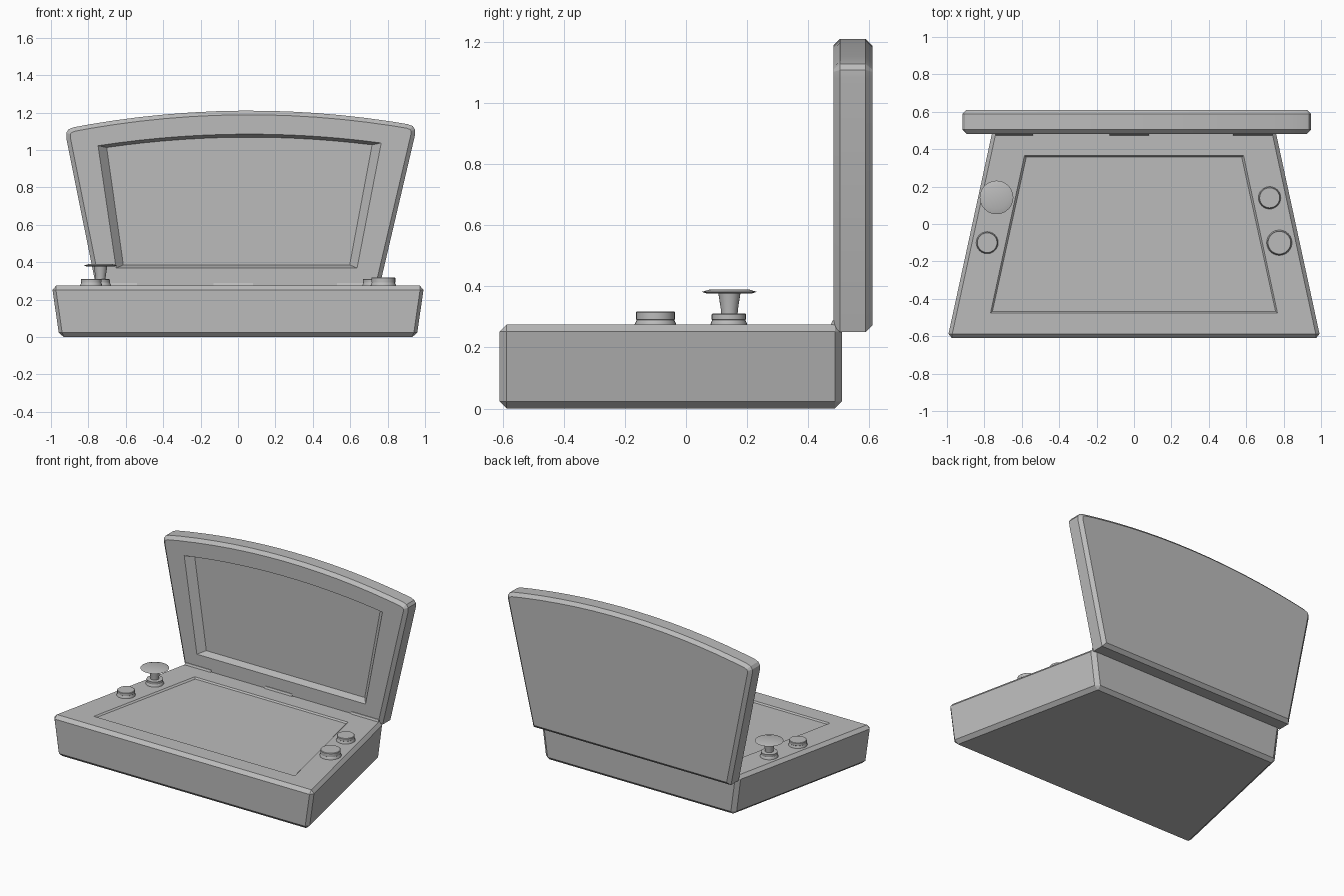
import bpy, bmesh, math
from mathutils import Vector

cube = bpy.data.objects.get("Cube")
if cube:
    bpy.data.objects.remove(cube, do_unlink=True)

GREY = (0.5, 0.5, 0.5, 1.0)
grey = bpy.data.materials.new("plain grey")
grey.use_nodes = True
grey.diffuse_color = GREY
grey.node_tree.nodes["Principled BSDF"].inputs["Base Color"].default_value = GREY


def finish(bm, name):
    bmesh.ops.recalc_face_normals(bm, faces=bm.faces)
    mesh = bpy.data.meshes.new(name)
    bm.to_mesh(mesh)
    bm.free()
    ob = bpy.data.objects.new(name, mesh)
    bpy.context.collection.objects.link(ob)
    mesh.materials.append(grey)
    return ob


def loft(name, start, end, bevel=0.0, rims_only=False):
    """Solid between two matching outlines, with optional chamfered edges."""
    bm = bmesh.new()
    a = [bm.verts.new(p) for p in start]
    b = [bm.verts.new(p) for p in end]
    caps = [bm.faces.new(a), bm.faces.new(b)]
    n = len(a)
    for i in range(n):
        j = (i + 1) % n
        bm.faces.new((a[i], a[j], b[j], b[i]))
    bmesh.ops.recalc_face_normals(bm, faces=bm.faces)
    if bevel:
        edges = {e for f in caps for e in f.edges} if rims_only else bm.edges
        bmesh.ops.bevel(bm, geom=list(edges), offset=bevel, segments=1,
                        affect='EDGES', clamp_overlap=True)
    return finish(bm, name)


def activate(ob):
    bpy.ops.object.select_all(action='DESELECT')
    ob.select_set(True)
    bpy.context.view_layer.objects.active = ob


def smooth(ob, degrees):
    activate(ob)
    bpy.ops.object.shade_smooth_by_angle(angle=math.radians(degrees))


def cut(ob, cutter):
    cutter.hide_render = True
    mod = ob.modifiers.new("recess", 'BOOLEAN')
    mod.operation = 'DIFFERENCE'
    mod.solver = 'EXACT'
    mod.object = cutter
    activate(ob)
    bpy.ops.object.modifier_apply(modifier=mod.name)
    bpy.data.objects.remove(cutter, do_unlink=True)


def trapezoid(front, back, y0, y1, z):
    return [(-front, y0, z), (front, y0, z), (back, y1, z), (-back, y1, z)]


# Wedge-plan base with a shallow panel sunk into its top
base = loft("base", trapezoid(0.96, 0.72, -0.61, 0.51, 0),
            trapezoid(1.0, 0.757, -0.61, 0.51, 0.275), bevel=0.023)
cut(base, loft("panel_cutter",
               trapezoid(0.757, 0.576, -0.468, 0.357, 0.265),
               trapezoid(0.777, 0.596, -0.483, 0.373, 0.285)))


# Upright lid: splayed sides and an arched top with softened corners
def arch(x, peak, drop, half):
    return peak - drop * ((x - 0.06) / half) ** 2


def outline(lower, upper, peak, drop, y, steps=14):
    """Lower corners left/right, then the arch from right to left."""
    (lx, rx, z), (tl, tr) = lower, upper
    pts = [(lx, y, z), (rx, y, z)]
    for i in range(steps + 1):
        x = tr + (tl - tr) * i / steps
        pts.append((x, y, arch(x, peak, drop, 0.92)))
    return pts


def soften(pts, corners, size):
    result = []
    for i, p in enumerate(pts):
        p = Vector(p)
        if i not in corners:
            result.append(p)
            continue
        before, after = Vector(pts[i - 1]), Vector(pts[(i + 1) % len(pts)])
        p0 = p + (before - p).normalized() * size
        p1 = p + (after - p).normalized() * size
        for t in (0, 0.33, 0.67, 1):
            result.append(p0 * (1 - t) ** 2 + p * 2 * t * (1 - t) + p1 * t * t)
    return result


def lid_ring(y):
    pts = outline((-0.755, 0.752, 0.25), (-0.928, 0.958), 1.21, 0.085, y)
    return soften(pts, (2, len(pts) - 1), 0.05)


lid = loft("lid", lid_ring(0.482), lid_ring(0.61), bevel=0.022, rims_only=True)
cut(lid, loft("screen_cutter",
              outline((-0.66, 0.645, 0.365), (-0.758, 0.776), 1.088, 0.08, 0.472),
              outline((-0.613, 0.597, 0.385), (-0.702, 0.717), 1.068, 0.08, 0.53)))
smooth(lid, 20)


# Round controls turned from profiles of (radius, height)
def lathe(name, x, y, profile, segments=24):
    bm = bmesh.new()
    rings = []
    for r, z in profile:
        rings.append([bm.verts.new((x + r * math.cos(k * math.tau / segments),
                                    y + r * math.sin(k * math.tau / segments), z))
                      for k in range(segments)])
    for lo, hi in zip(rings, rings[1:]):
        for k in range(segments):
            j = (k + 1) % segments
            bm.faces.new((lo[k], lo[j], hi[j], hi[k]))
    bm.faces.new(rings[0])
    bm.faces.new(rings[-1])
    ob = finish(bm, name)
    smooth(ob, 30)
    return ob


def button(name, x, y, r, top):
    lathe(name, x, y, [(r, 0.26), (r, 0.277), (r * 0.9, 0.29), (r * 0.94, 0.292),
                       (r * 0.94, top - 0.003), (r * 0.89, top)])


button("left_button", -0.785, -0.1, 0.059, 0.311)
button("right_rear_button", 0.725, 0.14, 0.06, 0.311)
button("right_front_button", 0.777, -0.1, 0.068, 0.318)

lathe("joystick", -0.735, 0.142,
      [(0.057, 0.26), (0.057, 0.277), (0.05, 0.29), (0.052, 0.308), (0.027, 0.31),
       (0.028, 0.325), (0.036, 0.376), (0.075, 0.377), (0.09, 0.382), (0.063, 0.39)])

# Three hinge barrels along the back edge
for name, x, width in (("left_hinge", 0.635, 0.21), ("middle_hinge", -0.025, 0.21),
                       ("right_hinge", -0.64, 0.2)):
    ends = [[(x + s * width / 2, 0.495 + 0.022 * math.cos(k * math.tau / 8),
              0.273 + 0.022 * math.sin(k * math.tau / 8)) for k in range(8)]
            for s in (-1, 1)]
    loft(name, *ends)
